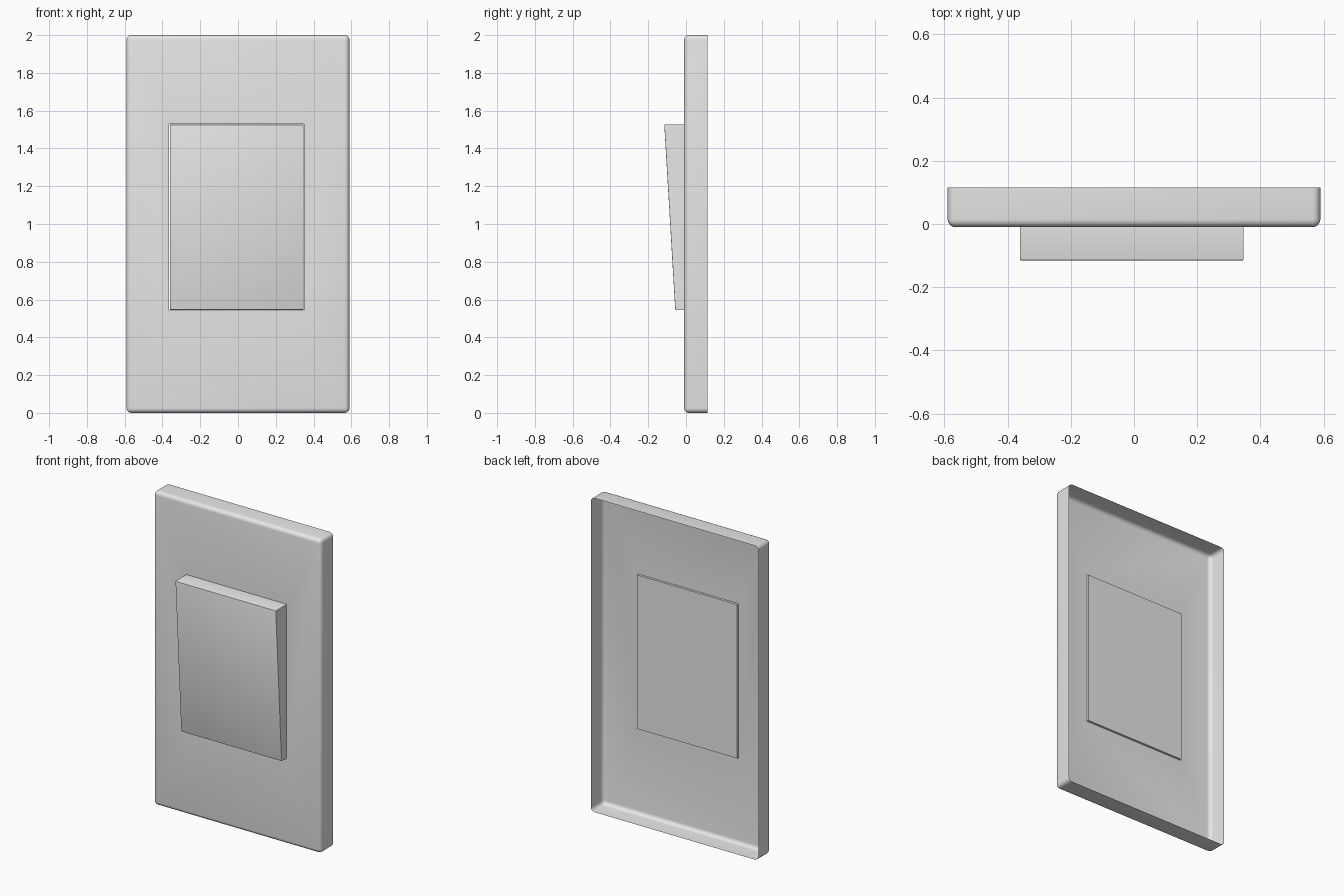
import bpy, bmesh, math

if "Cube" in bpy.data.objects:
    bpy.data.objects.remove(bpy.data.objects["Cube"])

grey = bpy.data.materials.new("light grey plastic")
grey.diffuse_color = (0.8, 0.8, 0.8, 1)
grey.use_nodes = True
grey.node_tree.nodes["Principled BSDF"].inputs["Base Color"].default_value = grey.diffuse_color

# Key dimensions
HALF_W, HEIGHT = 0.59, 2.0
FRONT, BACK = -0.01, 0.115
LEFT, RIGHT, LOW, HIGH = -0.361, 0.347, 0.546, 1.526
GAP = 0.003


def box(bm, x0, x1, y0, y1, z0, z1):
    bmesh.ops.create_cube(bm, size=1)
    for v in bm.verts:
        v.co = (x1 if v.co.x > 0 else x0,
                y1 if v.co.y > 0 else y0,
                z1 if v.co.z > 0 else z0)
    bm.normal_update()


def finish(bm, name):
    bmesh.ops.recalc_face_normals(bm, faces=bm.faces[:])
    mesh = bpy.data.meshes.new(name)
    bm.to_mesh(mesh)
    bm.free()
    mesh.materials.append(grey)
    obj = bpy.data.objects.new(name, mesh)
    bpy.context.collection.objects.link(obj)
    bpy.ops.object.select_all(action='DESELECT')
    bpy.context.view_layer.objects.active = obj
    obj.select_set(True)
    bpy.ops.object.shade_smooth_by_angle(angle=math.radians(30))


# Wall plate: thin shell, open at the back, with rounded edges
bm = bmesh.new()
box(bm, -HALF_W, HALF_W, FRONT, BACK, 0, HEIGHT)
back = [f for f in bm.faces if f.normal.y > 0.9]
bmesh.ops.delete(bm, geom=back, context='FACES_ONLY')
bmesh.ops.bevel(bm, geom=[e for e in bm.edges if len(e.link_faces) == 2],
                offset=0.025, segments=5, profile=0.5, affect='EDGES')
bm.normal_update()

# Opening in the plate for the rocker
front = max((f for f in bm.faces if f.normal.y < -0.9), key=lambda f: f.calc_area())
rim = list(front.edges)
bmesh.ops.delete(bm, geom=[front], context='FACES_ONLY')
corners = [bm.verts.new((x, FRONT, z)) for x, z in (
    (LEFT - GAP, LOW - GAP), (RIGHT + GAP, LOW - GAP),
    (RIGHT + GAP, HIGH + GAP), (LEFT - GAP, HIGH + GAP))]
hole = [bm.edges.new((corners[i], corners[(i + 1) % 4])) for i in range(4)]
bmesh.ops.triangle_fill(bm, use_beauty=True, use_dissolve=False,
                        edges=rim + hole, normal=(0, -1, 0))
finish(bm, "wall_plate")

# Rocker: wedge pressed in at the bottom
bm = bmesh.new()
box(bm, LEFT, RIGHT, -0.115, 0.0, LOW, HIGH)
for v in bm.verts:
    if v.co.y < -0.05 and v.co.z < 1:
        v.co.y = -0.057
bmesh.ops.bevel(bm, geom=[e for e in bm.edges if all(v.co.y < -0.03 for v in e.verts)],
                offset=0.003, segments=2, profile=0.5, affect='EDGES')
finish(bm, "rocker_switch")
